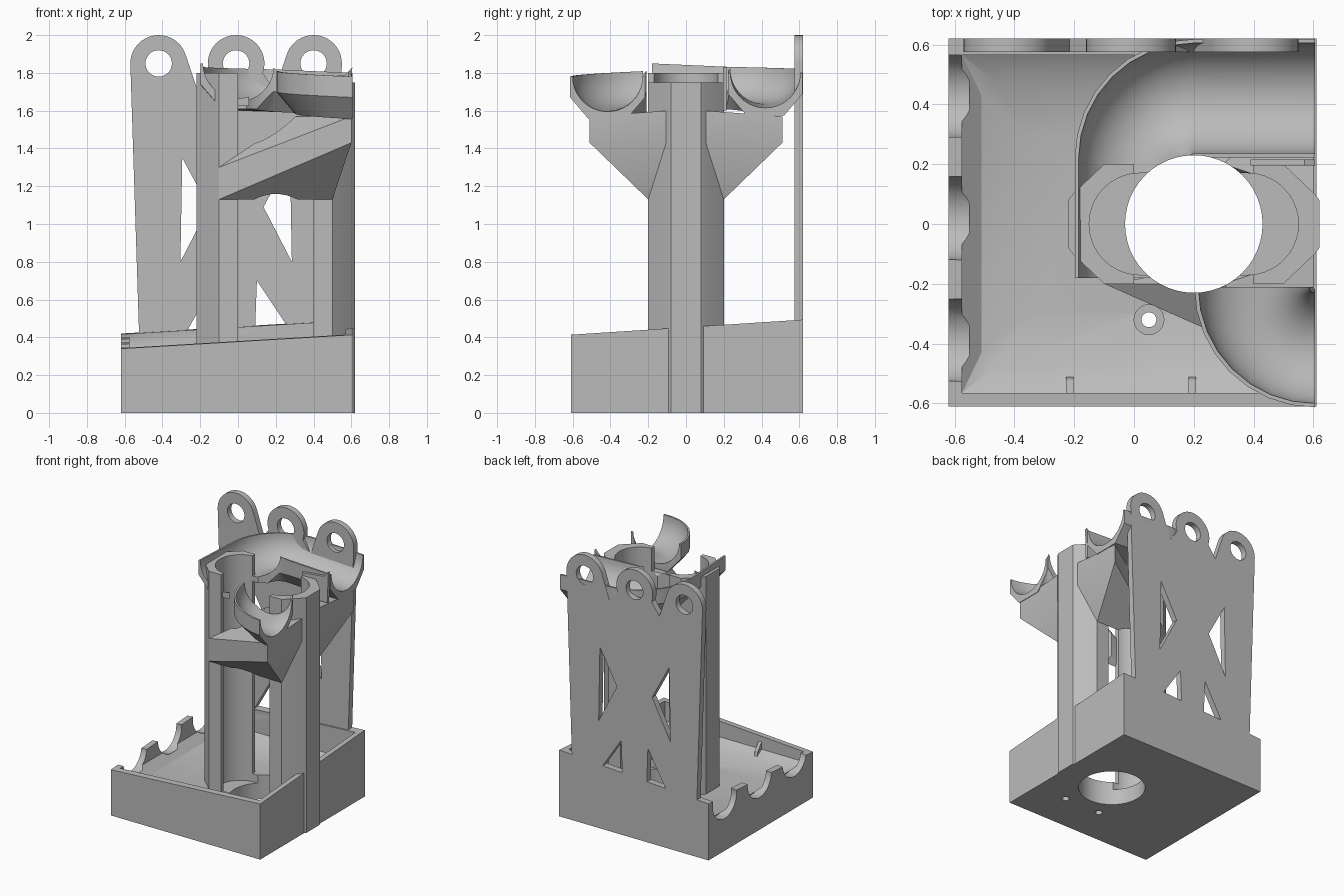
import bpy, bmesh, math
from mathutils import Vector

cube = bpy.data.objects.get("Cube")
if cube:
    bpy.data.objects.remove(cube)

grey = bpy.data.materials.new("plain grey")
grey.use_nodes = True
grey.diffuse_color = (0.5, 0.5, 0.5, 1)
grey.node_tree.nodes["Principled BSDF"].inputs["Base Color"].default_value = (0.5, 0.5, 0.5, 1)

LIFT_X = 0.2


def finish(name, bm):
    bmesh.ops.recalc_face_normals(bm, faces=bm.faces)
    mesh = bpy.data.meshes.new(name)
    bm.to_mesh(mesh)
    bm.free()
    mesh.materials.append(grey)
    obj = bpy.data.objects.new(name, mesh)
    bpy.context.collection.objects.link(obj)
    return obj


def loft(name, rings):
    """Skin closed rings of equal length and cap both ends."""
    bm = bmesh.new()
    loops = [[bm.verts.new(p) for p in ring] for ring in rings]
    n = len(loops[0])
    for a, b in zip(loops, loops[1:]):
        for i in range(n):
            j = (i + 1) % n
            bm.faces.new((a[i], a[j], b[j], b[i]))
    bm.faces.new(loops[0])
    bm.faces.new(loops[-1][::-1])
    return finish(name, bm)


def prism(name, outline, axis, lo, hi):
    """Extrude a 2D outline along x, y or z."""
    place = {"x": lambda u, v, w: (w, u, v),
             "y": lambda u, v, w: (u, w, v),
             "z": lambda u, v, w: (u, v, w)}[axis]
    return loft(name, [[place(u, v, w) for u, v in outline] for w in (lo, hi)])


def hull(name, points):
    bm = bmesh.new()
    for p in points:
        bm.verts.new(p)
    bmesh.ops.convex_hull(bm, input=bm.verts)
    return finish(name, bm)


def arc(cx, cy, r, start, end, steps):
    angles = [math.radians(start + (end - start) * i / steps) for i in range(steps + 1)]
    return [(cx + r * math.cos(a), cy + r * math.sin(a)) for a in angles]


def circle(cx, cy, r, steps=48):
    return arc(cx, cy, r, 0, 360, steps)[:-1]


def rect(x0, x1, y, z):
    return [(x, s * y, z) for x in (x0, x1) for s in (-1, 1)]


def cut(obj, *cutters):
    """Subtract cutters, bake the result and keep the cutters."""
    for c in cutters:
        mod = obj.modifiers.new("cut", "BOOLEAN")
        mod.operation = "DIFFERENCE"
        mod.solver = "EXACT"
        mod.object = c
    bpy.context.view_layer.update()
    dg = bpy.context.evaluated_depsgraph_get()
    baked = bpy.data.meshes.new_from_object(obj.evaluated_get(dg))
    obj.modifiers.clear()
    obj.data = baked
    return obj


# Shared cutters: round lift shaft and the slot that widens it
shaft = prism("shaft_cutter", circle(LIFT_X, 0, 0.23), "z", -1, 3)
slot = prism("slot_cutter", arc(0.38, 0, 0.17, -90, 90, 20) + arc(0.02, 0, 0.17, 90, 270, 20),
             "z", 0.12, 3)
helpers = [shaft, slot]
parts = []


# Base block with a tilted rim
def rim(x, y):
    return 0.34 + 0.06 * (x + 0.62) + 0.065 * (y + 0.61)


corners = [(-0.62, -0.61), (0.61, -0.61), (0.61, 0.62), (-0.62, 0.62)]
base = loft("base_tray", [[(x, y, 0) for x, y in corners], [(x, y, rim(x, y)) for x, y in corners]])
tray = hull("tray_cutter", rect(-0.575, 0.57, 0.565, 1) + rect(-0.575, 0.57, 0.565, 0.27)
            + rect(-0.51, 0.51, 0.43, 0.215) + rect(-0.47, 0.47, 0.48, 0.215)
            + rect(-0.36, 0.45, 0.3, 0.18))
base_cuts = [tray]
for y in (0.43, 0.02, -0.39):
    base_cuts.append(prism("scallop_cutter", circle(y, 0.38, 0.14), "x", -0.8, -0.55))
for x in (0.05, 0.35):
    base_cuts.append(prism("screw_hole_cutter", circle(x, -0.32, 0.025, 20), "z", -1, 1))
    base_cuts.append(prism("countersink_cutter", circle(x, -0.32, 0.05, 24), "z", 0.15, 1))
helpers += base_cuts
parts.append(cut(base, *base_cuts, shaft, slot))

# Small ribs inside the front wall
for x in (-0.215, 0.195):
    parts.append(prism("tray_rib", [(-0.57, 0.18), (-0.5, 0.18), (-0.52, 0.27), (-0.57, 0.33)],
                       "x", x - 0.012, x + 0.012))

# Pair of channelled columns facing each other across the shaft
for side, name, top, foot in ((-1, "left_column", 1.8, 0.05), (1, "right_column", 1.75, 0)):
    section = [(0.2, -0.2), (0.3, -0.2), (0.405, -0.1), (0.42, -0.08),
               (0.42, 0.08), (0.405, 0.1), (0.3, 0.2), (0.2, 0.2)]
    col = prism(name, [(LIFT_X + side * u, v) for u, v in section], "z", foot, top)
    parts.append(cut(col, slot, shaft))

# Back panel with three pierced lugs
lugs = (-0.42, -0.01, 0.4)
lug_z, lug_r = 1.85, 0.15
outline = [(0.5, 0.3), (-0.52, 0.3)]
outline += arc(lugs[0], lug_z, lug_r, 180, 22, 18) + [(-0.215, 1.71)]
outline += arc(lugs[1], lug_z, lug_r, 200, -20, 24) + [(0.195, 1.71)]
outline += arc(lugs[2], lug_z, lug_r, 158, 0, 18)
panel = prism("back_panel", outline, "y", 0.575, 0.62)
windows = [circle(x, lug_z, 0.07, 32) for x in lugs]
for s in (-1, 1):
    windows.append([(s * 0.295 - 0.01, 0.8), (s * 0.145 - 0.01, 1.09), (s * 0.285 - 0.01, 1.35)])
    windows.append([(s * 0.11 - 0.01, 0.7), (s * 0.1 - 0.01, 0.42 + 0.01 * s),
                    (s * 0.28 - 0.02, 0.42 + 0.04 * s)])
panel_cuts = [prism("window_cutter", w, "y", 0.5, 0.7) for w in windows]
helpers += panel_cuts
parts.append(cut(panel, *panel_cuts))

# Wedge brackets that carry the troughs, mirrored front and back
for s, name in ((-1, "front_bracket"), (1, "back_bracket")):
    pts = [(-0.1, 0.19, 1.13), (0.5, 0.19, 1.13), (0.6, 0.1, 1.43), (0.6, 0.51, 1.43),
           (0.6, 0.51, 1.57), (0.6, 0.1, 1.6), (-0.1, 0.19, 1.3), (0.3, 0.19, 1.57)]
    pts = [(x, s * (y + (0.01 if y == 0.19 else 0)), z) for x, y, z in pts]
    parts.append(cut(hull(name, pts), shaft, slot))


# Troughs: a half-round channel swept along a plan path
def trough(name, path):
    section = [(0.198, 0), (0.198, -0.11), (0.1, -0.225), (-0.1, -0.225), (-0.198, -0.11), (-0.198, 0)]
    section += arc(0, 0, 0.185, 180, 360, 20)
    rings = []
    for i, p in enumerate(path):
        before, after = Vector(path[max(i - 1, 0)]), Vector(path[min(i + 1, len(path) - 1)])
        d = after - before
        if i == 0 or i == len(path) - 1:     # square ends
            d = Vector((d.x, 0, 0)) if abs(d.x) > abs(d.y) else Vector((0, d.y, 0))
        n = Vector((-d.y, d.x, 0)).normalized()
        rings.append([Vector(p) + n * u + Vector((0, 0, v)) for u, v in section])
    parts.append(cut(loft(name, rings), shaft, slot))


def slope(plan, z0, z1):
    run = [0]
    for a, b in zip(plan, plan[1:]):
        run.append(run[-1] + math.dist(a, b))
    return [(x, y, z0 + (z1 - z0) * t / run[-1]) for (x, y), t in zip(plan, run)]


trough("back_trough", slope([(0.605, 0.42)] + arc(0.2, 0.22, 0.2, 90, 180, 8) + [(0, -0.18)], 1.8, 1.85))
trough("front_trough", slope(arc(0.605, -0.21, 0.205, 180, 270, 8), 1.81, 1.78))

# Guide fin beside the back trough outlet
parts.append(prism("guide_fin", [(0.39, 1.6), (0.6, 1.6), (0.605, 1.83), (0.57, 1.79), (0.39, 1.77)],
                   "y", 0.195, 0.215))

for h in helpers:
    bpy.data.objects.remove(h)

bpy.ops.object.select_all(action="DESELECT")
for p in parts:
    p.select_set(True)
bpy.context.view_layer.objects.active = parts[0]
bpy.ops.object.shade_smooth_by_angle(angle=math.radians(25))
